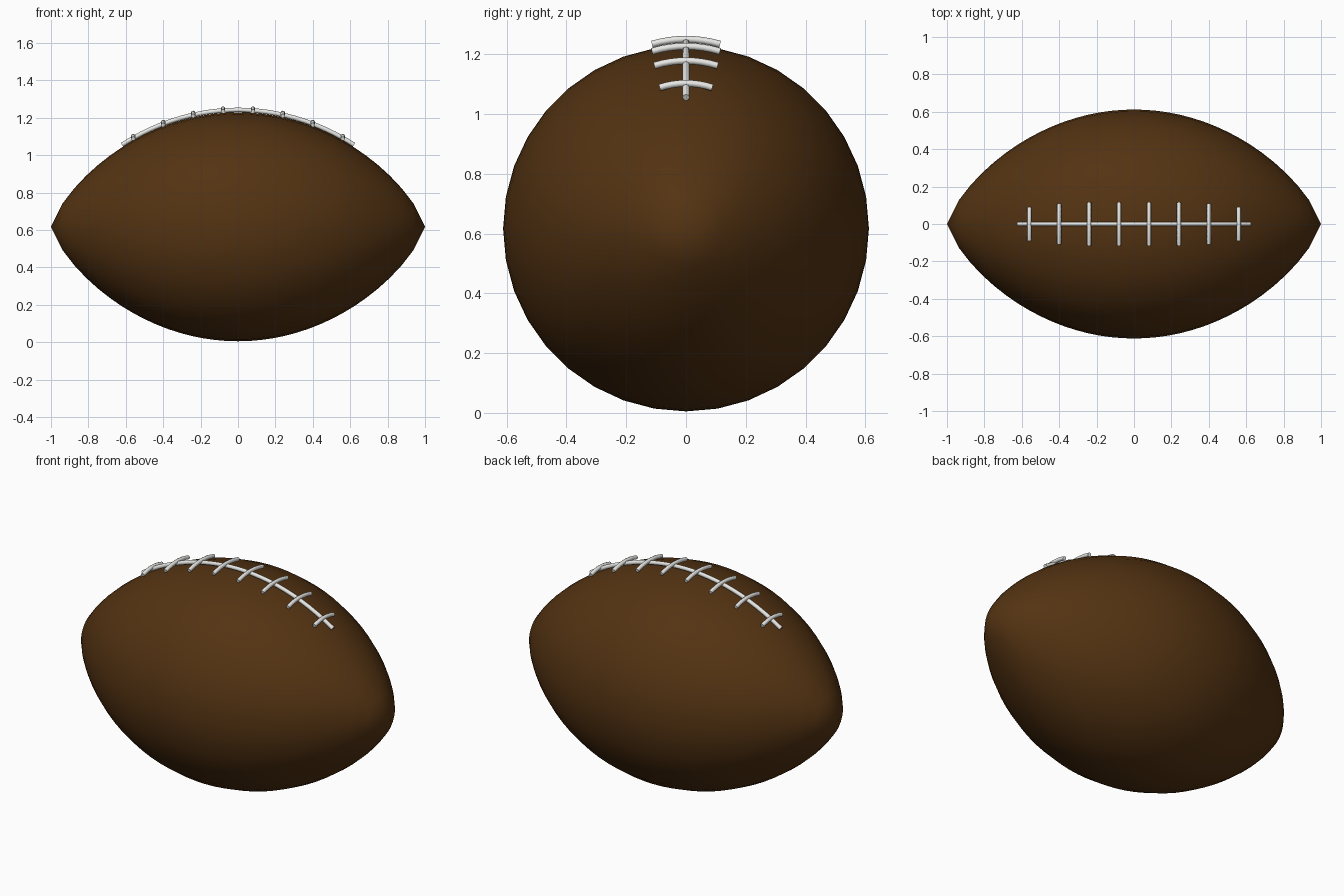
import bpy, bmesh, math
from mathutils import Vector

if "Cube" in bpy.data.objects:
    bpy.data.objects.remove(bpy.data.objects["Cube"])

R, ZC = 0.612, 0.617          # largest radius and axis height


def radius(x):
    return R * max(0.0, 1 - x * x) ** 0.75


def material(name, rgb):
    m = bpy.data.materials.new(name)
    m.diffuse_color = (*rgb, 1)
    m.use_nodes = True
    m.node_tree.nodes["Principled BSDF"].inputs["Base Color"].default_value = m.diffuse_color
    return m


brown = material("brown leather", (0.088, 0.033, 0.006))
white = material("white lace", (0.8, 0.8, 0.78))


def finish(bm, name, mat, angle):
    bmesh.ops.recalc_face_normals(bm, faces=bm.faces)
    me = bpy.data.meshes.new(name)
    bm.to_mesh(me)
    bm.free()
    me.materials.append(mat)
    ob = bpy.data.objects.new(name, me)
    bpy.context.collection.objects.link(ob)
    bpy.ops.object.select_all(action='DESELECT')
    ob.select_set(True)
    bpy.context.view_layer.objects.active = ob
    bpy.ops.object.shade_smooth_by_angle(angle=math.radians(angle))
    return ob


def skin(bm, rings):
    n = len(rings[0])
    for a, b in zip(rings, rings[1:]):
        for i in range(n):
            j = (i + 1) % n
            bm.faces.new((a[i], a[j], b[j], b[i]))


def tube(name, pts, rad, side, sides=8):
    """Capped round cord along pts; side is the direction across its plane."""
    bm = bmesh.new()
    rings = []
    for k, p in enumerate(pts):
        t = (pts[min(k + 1, len(pts) - 1)] - pts[max(k - 1, 0)]).normalized()
        up = t.cross(side).normalized()
        rings.append([bm.verts.new(p + rad * (math.cos(a) * side + math.sin(a) * up))
                      for a in (2 * math.pi * i / sides for i in range(sides))])
    skin(bm, rings)
    bm.faces.new(rings[0])
    bm.faces.new(rings[-1])
    return finish(bm, name, white, 50)


# Ball: pointed spindle revolved about the x axis
bm = bmesh.new()
SEG, N = 36, 32
rings = []
for k in range(1, N):
    x = -1 + 2 * k / N
    r = radius(x)
    rings.append([bm.verts.new((x, r * math.cos(a), ZC + r * math.sin(a)))
                  for a in (2 * math.pi * i / SEG for i in range(SEG))])
skin(bm, rings)
for x, ring in ((-1, rings[0]), (1, rings[-1])):
    tip = bm.verts.new((x, 0, ZC))
    for i in range(SEG):
        bm.faces.new((ring[i], ring[(i + 1) % SEG], tip))
finish(bm, "ball", brown, 60)

# Long lace along the top
xs = [-0.62 + 1.24 * i / 24 for i in range(25)]
tube("long_lace", [Vector((x, 0, ZC + radius(x) + 0.013)) for x in xs],
     0.012, Vector((0, 1, 0)))

# Cross laces, mirrored about the middle
for i, (x, half) in enumerate(((0.08, 0.114), (0.24, 0.114), (0.40, 0.106), (0.56, 0.088))):
    for s, tag in ((-1, "left"), (1, "right")):
        pts = []
        for k in range(9):
            u = -1 + k / 4
            y = half * u
            r = radius(x) + 0.024 - 0.006 * u * u
            pts.append(Vector((s * x, y, ZC + math.sqrt(r * r - y * y))))
        tube(f"cross_lace_{tag}_{i + 1}", pts, 0.0115, Vector((1, 0, 0)))
